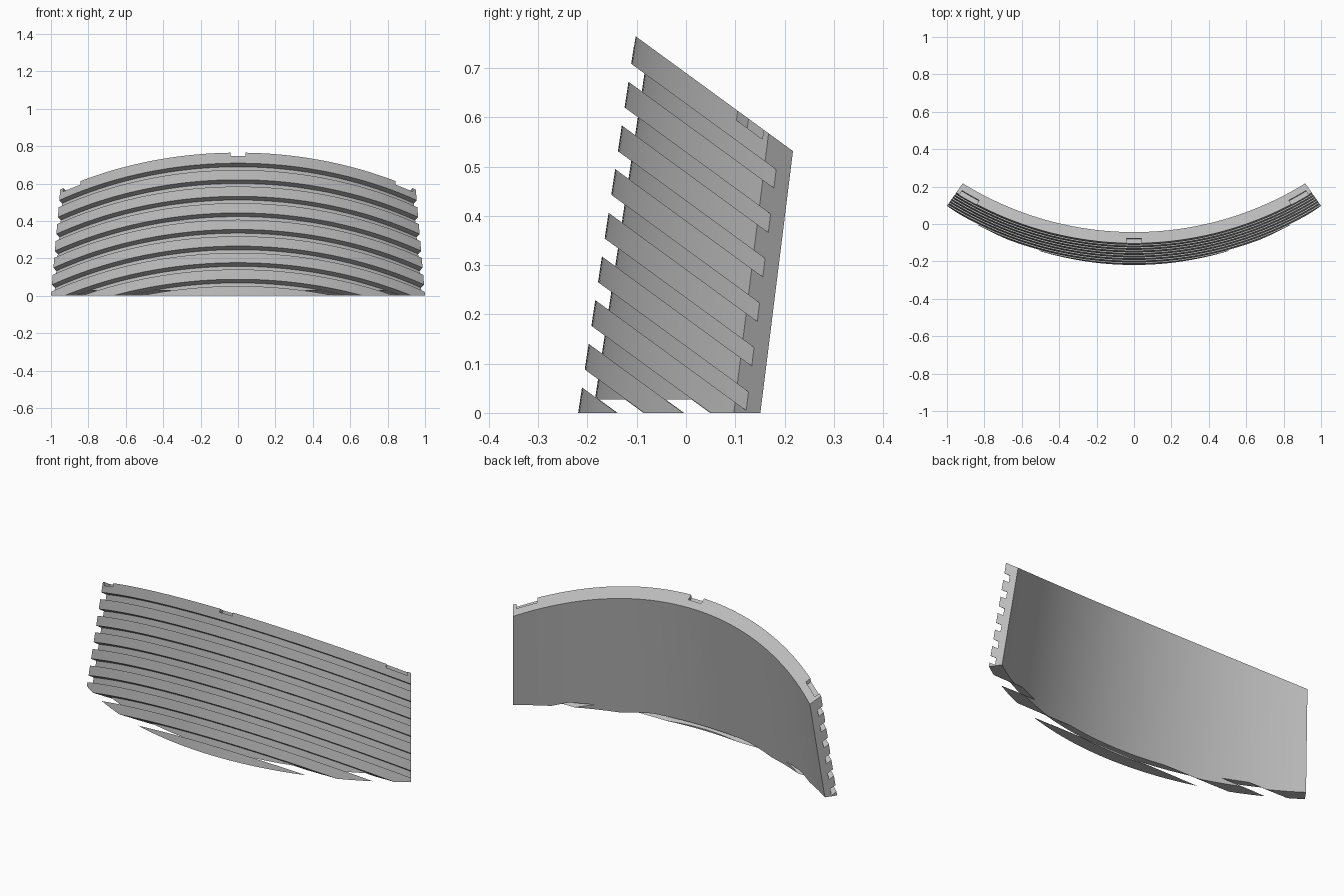
import bpy, bmesh
from math import sin, cos, radians

cube = bpy.data.objects.get("Cube")
if cube:
    bpy.data.objects.remove(cube, do_unlink=True)

RADIUS, CENTRE_Y = 1.74, 1.521      # outer cone at ground level
TAPER, SLOPE = 0.152, 0.73          # cone lean, and tilt of the slat planes
HALF = radians(35.08)
WALL, GROOVE = 0.066, 0.03          # wall thickness, groove depth
TOP, PITCH, SLAT = 0.69, 0.0985, 0.058

grey = bpy.data.materials.new("grey")
grey.use_nodes = True
grey.diffuse_color = (0.5, 0.5, 0.5, 1)
grey.node_tree.nodes["Principled BSDF"].inputs["Base Color"].default_value = (0.5, 0.5, 0.5, 1)


def cone_point(angle, depth, level):
    """Point on the cone 'depth' inside the outer face, on a tilted plane."""
    r, c = RADIUS - depth, cos(angle)
    z = (level - SLOPE * (CENTRE_Y - r * c)) / (1 + SLOPE * TAPER * c)
    r -= TAPER * z
    return r * sin(angle), CENTRE_Y - r * c, z


def sweep(name, profile, start, end, steps, cut_z=None, keep_above=True):
    """Sweep a (depth, level) profile round the cone, then trim it at a height."""
    bm = bmesh.new()
    rings = []
    for i in range(steps + 1):
        a = start + (end - start) * i / steps
        rings.append([bm.verts.new(cone_point(a, d, u)) for d, u in profile])
    n = len(profile)
    for r, s in zip(rings, rings[1:]):
        for j in range(n):
            k = (j + 1) % n
            bm.faces.new((r[j], r[k], s[k], s[j]))
    bm.faces.new(rings[0])
    bm.faces.new(rings[-1])
    if cut_z is not None:
        bmesh.ops.bisect_plane(bm, geom=bm.verts[:] + bm.edges[:] + bm.faces[:],
                               plane_co=(0, 0, cut_z), plane_no=(0, 0, 1),
                               clear_inner=keep_above, clear_outer=not keep_above)
        bmesh.ops.holes_fill(bm, edges=[e for e in bm.edges if e.is_boundary], sides=0)
    bmesh.ops.recalc_face_normals(bm, faces=bm.faces[:])
    mesh = bpy.data.meshes.new(name)
    bm.to_mesh(mesh)
    bm.free()
    mesh.materials.append(grey)
    obj = bpy.data.objects.new(name, mesh)
    bpy.context.collection.objects.link(obj)
    return obj


def block(depth0, depth1, low, high):
    return [(depth0, high), (depth0, low), (depth1, low), (depth1, high)]


# Slatted outer profile, from the top slat down past the ground
profile = [(0, TOP)]
grooves = []
for i in range(8):
    top = TOP - 0.103 - PITCH * i                   # top of the next slat
    bottom = top + PITCH - SLAT                     # underside of the slat above
    profile += [(0, bottom), (GROOVE, bottom), (GROOVE, top), (0, top)]
    grooves.append((top, bottom))
profile += [(0, -0.4), (WALL, -0.4), (WALL, TOP)]
wall = sweep("slatted_wall", profile, -HALF, HALF, 72, cut_z=0)

# Drain gaps where the two lowest grooves meet the ground
cutters = []
for low, high in grooves[-2:]:
    cutters.append(sweep("drain_cutter", block(-0.03, WALL + 0.03, low + 0.001, high - 0.001),
                         -HALF - 0.02, HALF + 0.02, 72, cut_z=0.027, keep_above=False))

# Locating notches along the top edge
for start, end in ((-34.4, -30.7), (-1.4, 1.4), (30.7, 34.4)):
    cutters.append(sweep("notch_cutter", block(-0.03, 0.028, TOP - 0.021, TOP + 0.05),
                         radians(start), radians(end), 4))

bpy.ops.object.select_all(action='DESELECT')
bpy.context.view_layer.objects.active = wall
wall.select_set(True)
for cutter in cutters:
    cutter.hide_render = True
    mod = wall.modifiers.new("cut", 'BOOLEAN')
    mod.operation, mod.solver, mod.object = 'DIFFERENCE', 'EXACT', cutter
    bpy.ops.object.modifier_apply(modifier=mod.name)
    bpy.data.objects.remove(cutter, do_unlink=True)

bpy.ops.object.shade_smooth_by_angle(angle=radians(25))
